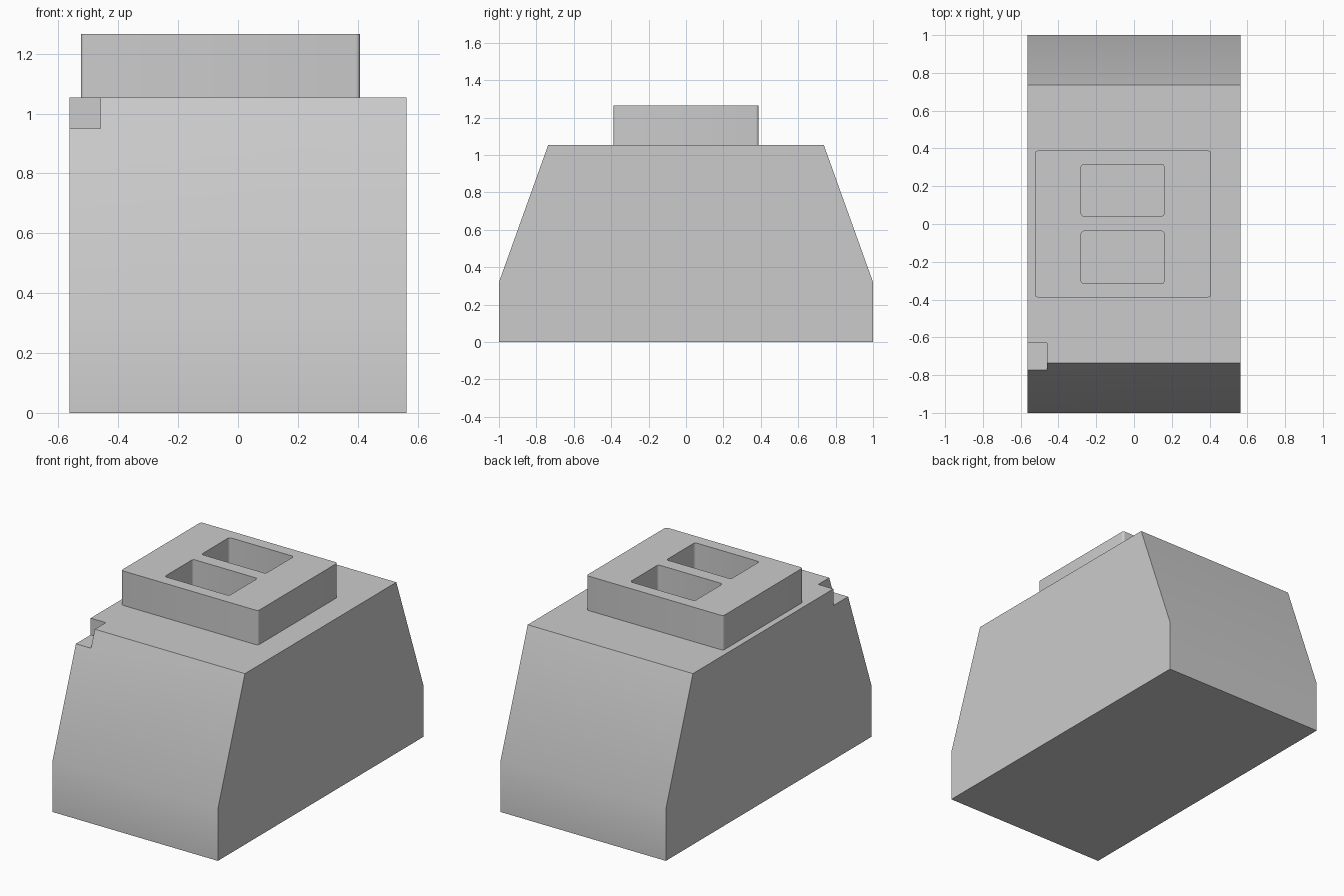
import bpy
import bmesh
import math

old = bpy.data.objects.get("Cube")
if old:
    bpy.data.objects.remove(old, do_unlink=True)

grey = bpy.data.materials.new("plain_grey")
grey.use_nodes = True
colour = (0.6, 0.6, 0.6, 1)
grey.diffuse_color = colour
grey.node_tree.nodes["Principled BSDF"].inputs["Base Color"].default_value = colour


def finish(name, bm):
    bmesh.ops.recalc_face_normals(bm, faces=bm.faces)
    mesh = bpy.data.meshes.new(name)
    bm.to_mesh(mesh)
    bm.free()
    mesh.materials.append(grey)
    ob = bpy.data.objects.new(name, mesh)
    bpy.context.collection.objects.link(ob)
    return ob


def prism(name, points, offset):
    """Extrude a closed outline of 3D points along an offset."""
    bm = bmesh.new()
    face = bm.faces.new([bm.verts.new(p) for p in points])
    new = bmesh.ops.extrude_face_region(bm, geom=[face])["geom"]
    bmesh.ops.translate(bm, vec=offset, verts=[v for v in new if isinstance(v, bmesh.types.BMVert)])
    return finish(name, bm)


def box(name, x, y, z, radius=0):
    """Box between limits, with optional rounded upright edges."""
    bm = bmesh.new()
    bmesh.ops.create_cube(bm, size=1)
    for v in bm.verts:
        v.co = [lim[c > 0] for lim, c in zip((x, y, z), v.co)]
    if radius:
        upright = [e for e in bm.edges if abs(e.verts[0].co.z - e.verts[1].co.z) > 0.01]
        bmesh.ops.bevel(bm, geom=upright, offset=radius, segments=4, profile=0.5, affect='EDGES')
    return finish(name, bm)


def cut(target, cutter):
    mod = target.modifiers.new("cut", 'BOOLEAN')
    mod.operation = 'DIFFERENCE'
    mod.solver = 'EXACT'
    mod.object = cutter
    bpy.context.view_layer.objects.active = target
    bpy.ops.object.modifier_apply(modifier=mod.name)
    bpy.data.objects.remove(cutter, do_unlink=True)


# Body: side profile with sloped ends, extruded across the width
half = [(1, 0), (1, 0.32), (0.737, 1.053)]
profile = half + [(-y, z) for y, z in reversed(half)]
body = prism("body", [(-0.563, y, z) for y, z in profile], (1.126, 0, 0))

# Corner notch at the front right of the top
cut(body, box("notch_cutter", (-0.7, -0.46), (-0.9, -0.63), (0.95, 1.2)))

# Raised plain tray with two pockets
tray = box("raised_tray", (-0.525, 0.408), (-0.388, 0.388), (1.053, 1.265), 0.015)
for y in ((0.042, 0.315), (-0.315, -0.038)):
    cut(tray, box("pocket_cutter", (-0.28, 0.16), y, (0.9, 1.4), 0.015))

# Soft shading across gentle bends only
for ob in (body, tray):
    bpy.ops.object.select_all(action='DESELECT')
    ob.select_set(True)
    bpy.context.view_layer.objects.active = ob
    bpy.ops.object.shade_smooth_by_angle(angle=math.radians(30))
